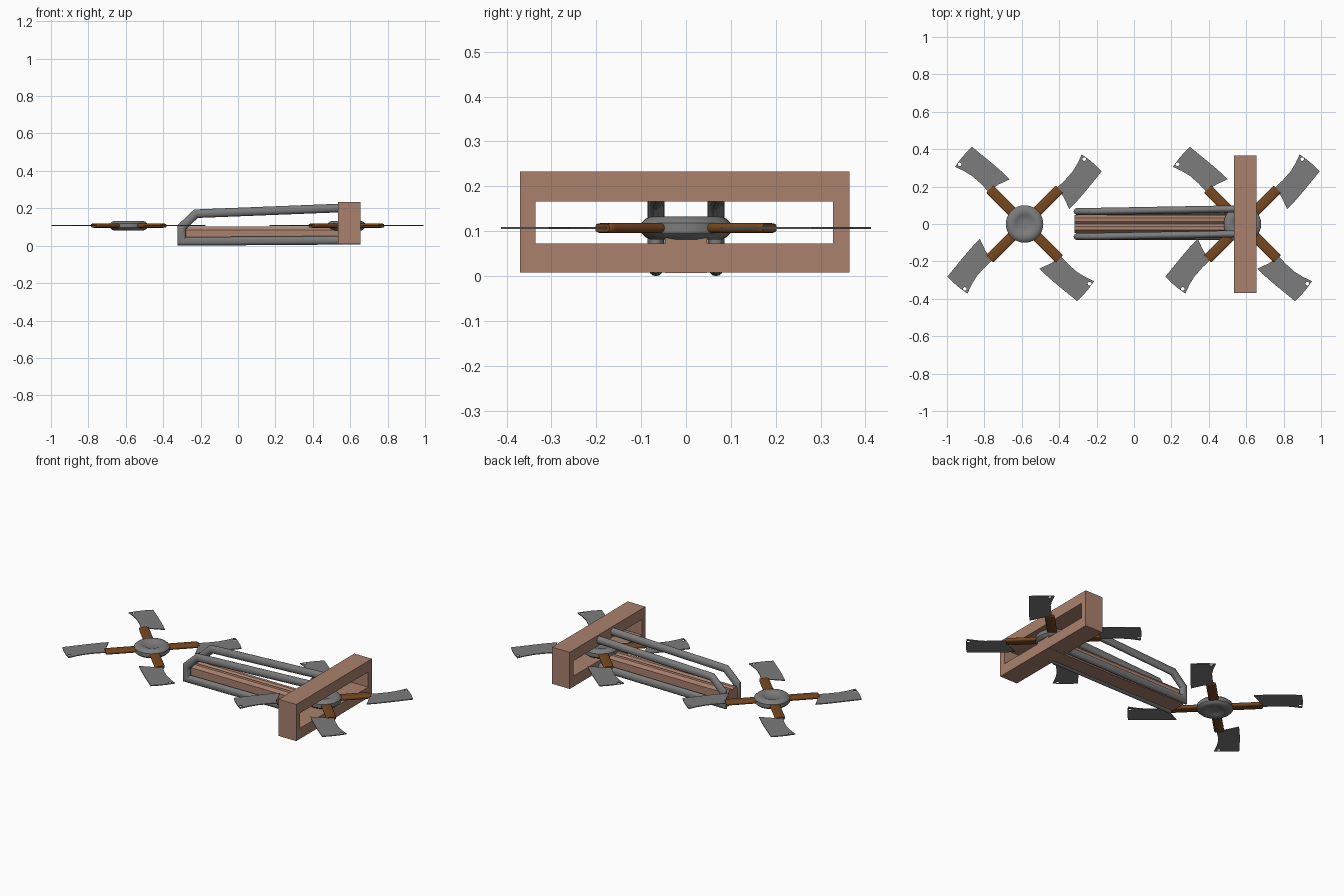
import bpy, bmesh, math
from mathutils import Vector, Matrix

if "Cube" in bpy.data.objects:
    bpy.data.objects.remove(bpy.data.objects["Cube"])


def mat(name, rgb):
    m = bpy.data.materials.new(name)
    m.diffuse_color = (*rgb, 1)
    m.use_nodes = True
    m.node_tree.nodes["Principled BSDF"].inputs["Base Color"].default_value = m.diffuse_color
    return m


WOOD = mat("light_wood", (0.40, 0.22, 0.155))
METAL = mat("grey_metal", (0.20, 0.20, 0.20))
GRIP = mat("dark_brown_grip", (0.18, 0.063, 0.014))


def finish(name, bm, material, smooth=None):
    bmesh.ops.recalc_face_normals(bm, faces=bm.faces)
    me = bpy.data.meshes.new(name)
    bm.to_mesh(me)
    bm.free()
    me.materials.append(material)
    ob = bpy.data.objects.new(name, me)
    bpy.context.collection.objects.link(ob)
    if smooth:
        bpy.ops.object.select_all(action='DESELECT')
        ob.select_set(True)
        bpy.context.view_layer.objects.active = ob
        bpy.ops.object.shade_smooth_by_angle(angle=math.radians(smooth))
    return ob


def skin(bm, rings, closed=False, caps=True):
    """Join rings of points with quads."""
    vs = [[bm.verts.new(p) for p in r] for r in rings]
    n = len(vs[0])
    for a, b in zip(vs, vs[1:] + ([vs[0]] if closed else [])):
        for i in range(n):
            j = (i + 1) % n
            bm.faces.new((a[i], a[j], b[j], b[i]))
    if caps and not closed:
        bm.faces.new(vs[0])
        bm.faces.new(vs[-1])


# Open rectangular front frame: outer and inner outlines joined as a loop
def rect(x, y0, y1, z0, z1):
    return [(x, y0, z0), (x, y1, z0), (x, y1, z1), (x, y0, z1)]


bm = bmesh.new()
outer, inner = (-0.37, 0.365, 0.008, 0.233), (-0.335, 0.328, 0.073, 0.166)
skin(bm, [rect(0.535, *outer), rect(0.655, *outer),
          rect(0.655, *inner), rect(0.535, *inner)], closed=True)
finish("front_frame", bm, WOOD)

# Long rail with chamfered top edges and a centre groove
half = [(0.047, 0.007), (0.047, 0.084), (0.033, 0.102), (0.014, 0.102)]
prof = half + [(0, 0.09)] + [(-y, z) for y, z in reversed(half)]
bm = bmesh.new()
skin(bm, [[(x, y, z) for y, z in prof] for x in (-0.318, 0.656)])
finish("grooved_rail", bm, WOOD)

# Bent side tubes, swept with mitred corners; top ends drift slightly in y
path = [(0.56, 0.202), (-0.225, 0.171), (-0.3, 0.1), (-0.3, 0.023), (0.56, 0.029)]
for side, name in ((1, "left_tube"), (-1, "right_tube")):
    pts = [Vector(p) for p in path]
    rings = []
    for i, p in enumerate(pts):
        d0 = (p - pts[i - 1]).normalized() if i else None
        d1 = (pts[i + 1] - p).normalized() if i < len(pts) - 1 else None
        d0, d1 = d0 or d1, d1 or d0
        t = (d0 + d1).normalized()
        nrm = Vector((-t.y, t.x)) / t.dot(d0)
        yc = side * 0.067 + (0.014 if i == 0 else 0)
        ring = []
        for k in range(16):
            a = 2 * math.pi * k / 16
            q = p + nrm * 0.023 * math.sin(a)
            ring.append((q.x, yc + 0.019 * math.cos(a), q.y))
        rings.append(ring)
    bm = bmesh.new()
    skin(bm, rings)
    finish(name, bm, METAL, 35)

# Rotor parts
HZ = 0.107
HUB = [(0.015, 0.013), (0.035, 0.015), (0.05, 0.022), (0.06, 0.026), (0.078, 0.026),
       (0.09, 0.021), (0.1, 0.011)]
BLADE = [(0.225, -0.113), (0.28, -0.112), (0.35, -0.107), (0.42, -0.1), (0.49, -0.093),
         (0.491, -0.05), (0.487, 0), (0.479, 0.047), (0.43, 0.029), (0.38, 0.017),
         (0.32, 0.013), (0.262, 0.014), (0.248, -0.05)]


def make_hub(name, M):
    bm = bmesh.new()
    section = HUB + [(r, -z) for r, z in reversed(HUB)]
    skin(bm, [[(r * math.cos(k * math.pi / 18), r * math.sin(k * math.pi / 18), z)
               for k in range(36)] for r, z in section])
    bm.transform(M)
    finish(name, bm, METAL, 40)


def make_grip(name, M):
    bm = bmesh.new()
    rings = []
    for u, s in ((0.07, 1), (0.25, 1), (0.259, 0.95), (0.264, 0.8)):
        ring = []
        for k in range(16):
            c, w = math.cos(k * math.pi / 8), math.sin(k * math.pi / 8)
            ring.append((u, s * 0.028 * math.copysign(abs(c) ** 0.5, c),
                         s * 0.0115 * math.copysign(abs(w) ** 0.6, w)))
        rings.append(ring)
    skin(bm, rings)
    bm.transform(M)
    finish(name, bm, GRIP, 40)


def make_blade(name, M):
    bm = bmesh.new()
    hole = [(0.471 + 0.01 * math.cos(k * math.pi / 6), 0.02 + 0.01 * math.sin(k * math.pi / 6))
            for k in range(12)]
    edges = []
    for loop in (BLADE, hole):
        vs = [bm.verts.new((u, v, -0.0025)) for u, v in loop]
        edges += [bm.edges.new((vs[i - 1], vs[i])) for i in range(len(vs))]
    bmesh.ops.triangle_fill(bm, edges=edges, use_beauty=True, normal=(0, 0, 1))
    ext = bmesh.ops.extrude_face_region(bm, geom=bm.faces[:], use_keep_orig=True)
    top = [g for g in ext["geom"] if isinstance(g, bmesh.types.BMVert)]
    bmesh.ops.translate(bm, verts=top, vec=(0, 0, 0.005))
    bm.transform(M)
    finish(name, bm, METAL)


# Two four-bladed rotors
for cx, label in ((-0.585, "rear"), (0.58, "front")):
    base = Matrix.Translation((cx, 0, HZ))
    make_hub(f"{label}_hub", base)
    for i in range(4):
        M = base @ Matrix.Rotation(math.radians(45 + 90 * i), 4, 'Z')
        make_grip(f"{label}_grip_{i + 1}", M)
        make_blade(f"{label}_blade_{i + 1}", M)
